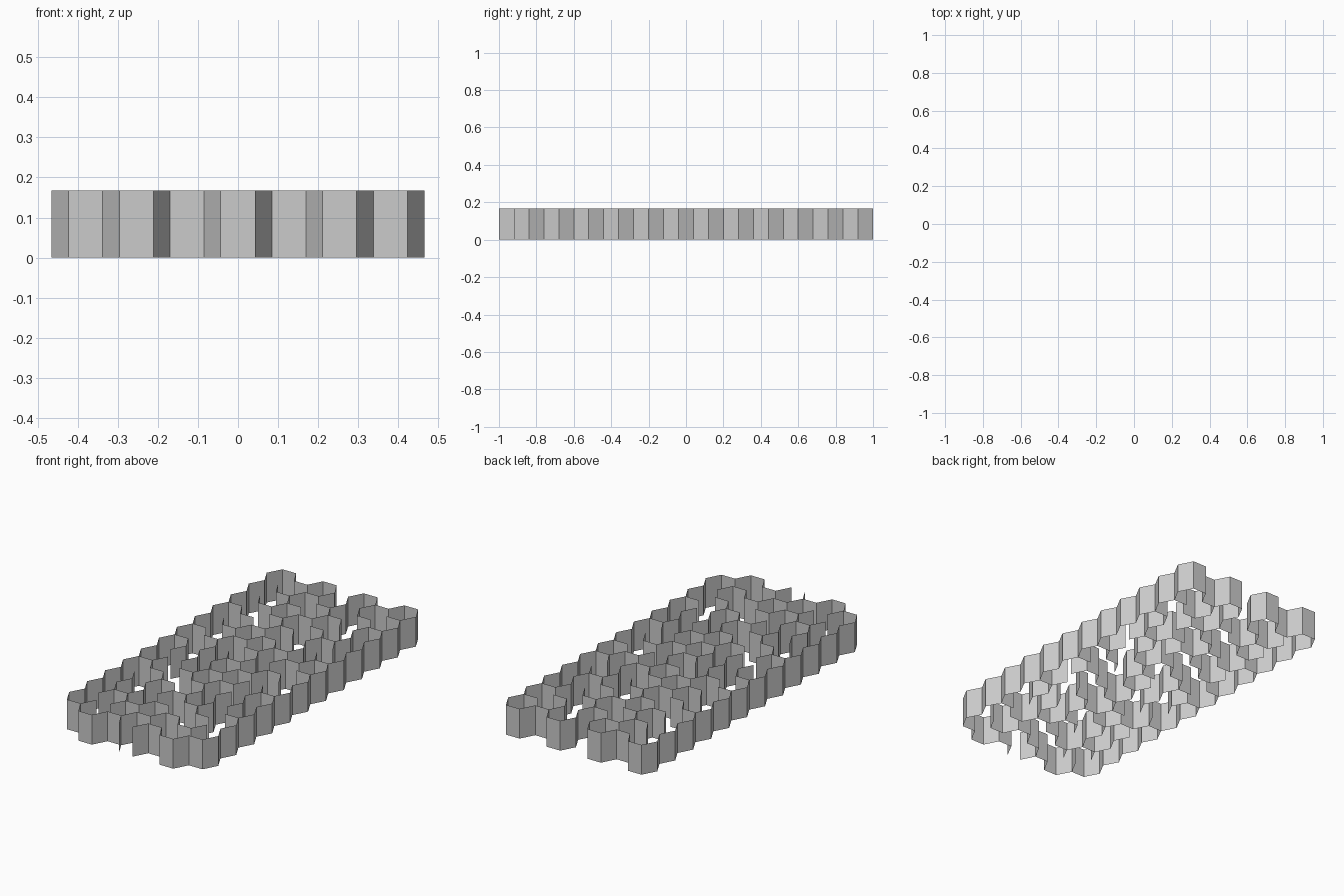
import bpy
import bmesh

if "Cube" in bpy.data.objects:
    bpy.data.objects.remove(bpy.data.objects["Cube"])

SIDE = 0.93 / 11      # hexagon side along x
STEP = 0.08           # half a hexagon height along y
HEIGHT = 0.168


def point(k, j):
    # lattice lines alternate between half-side and full-side spacing
    x = -0.465 + SIDE * ((k // 2) * 1.5 + (k % 2) * 0.5)
    return x, 1 - STEP * j


def walk(k, j, moves):
    # h = along the flat edge, u / d = along a slanted edge up / down
    path = [(k, j)]
    for m in moves:
        if m == "h":
            k += 1 if k % 2 else -1
        else:
            k += -1 if k % 2 else 1
            j += 1 if m == "d" else -1
        path.append((k, j))
    return path


def build_walls(name, walks):
    bm = bmesh.new()
    cache = {}

    def column(p):
        if p not in cache:
            x, y = point(*p)
            cache[p] = (bm.verts.new((x, y, 0)), bm.verts.new((x, y, HEIGHT)))
        return cache[p]

    for k, j, moves in walks:
        path = walk(k, j, moves)
        for a, b in zip(path, path[1:]):
            (a0, a1), (b0, b1) = column(a), column(b)
            bm.faces.new((a0, b0, b1, a1))
    mesh = bpy.data.meshes.new(name)
    bm.to_mesh(mesh)
    bm.free()
    bpy.context.collection.objects.link(bpy.data.objects.new(name, mesh))


# outer walls, with an entrance and an exit in the middle column
rim = "uhdhuh" + "d" * 24 + "hdhuhd"
build_walls("outer_wall_left", [(7, 1, rim)])
build_walls("outer_wall_right", [(8, 1, rim)])

# inner walls growing from the left rim
build_walls("inner_walls_left", [
    (7, 1, "dhdhu"), (4, 3, "dh"), (5, 4, "dhu"),
    (1, 6, "hdh"), (1, 10, "h"), (1, 12, "hdd"), (1, 16, "hu"),
    (2, 16, "dhdh"), (5, 18, "dddhd"), (3, 21, "uuu"),
    (4, 21, "dhuh"), (5, 22, "d"), (2, 24, "u"),
    (6, 24, "uhuhdhu"),
])

# inner walls growing from the right rim
build_walls("inner_walls_right", [
    (8, 1, "ddh"), (8, 3, "dhd"), (9, 4, "dhdh"), (6, 6, "dhd"),
    (7, 7, "dhdhu"), (11, 1, "ddh"), (13, 2, "h"),
    (14, 4, "hdddhuh"), (12, 7, "d"), (11, 7, "dddhuhdhdh"),
    (9, 10, "dh"), (8, 11, "ddhu"), (4, 11, "dddd"),
    (7, 13, "ddhuhuhd"), (7, 15, "dh"), (6, 16, "dhuhu"),
    (8, 17, "ddhd"), (8, 19, "dhdh"), (10, 20, "uuu"),
    (14, 10, "hu"), (13, 10, "dhd"), (14, 12, "h"),
    (14, 16, "hu"), (13, 16, "ddd"), (14, 20, "h"),
])
